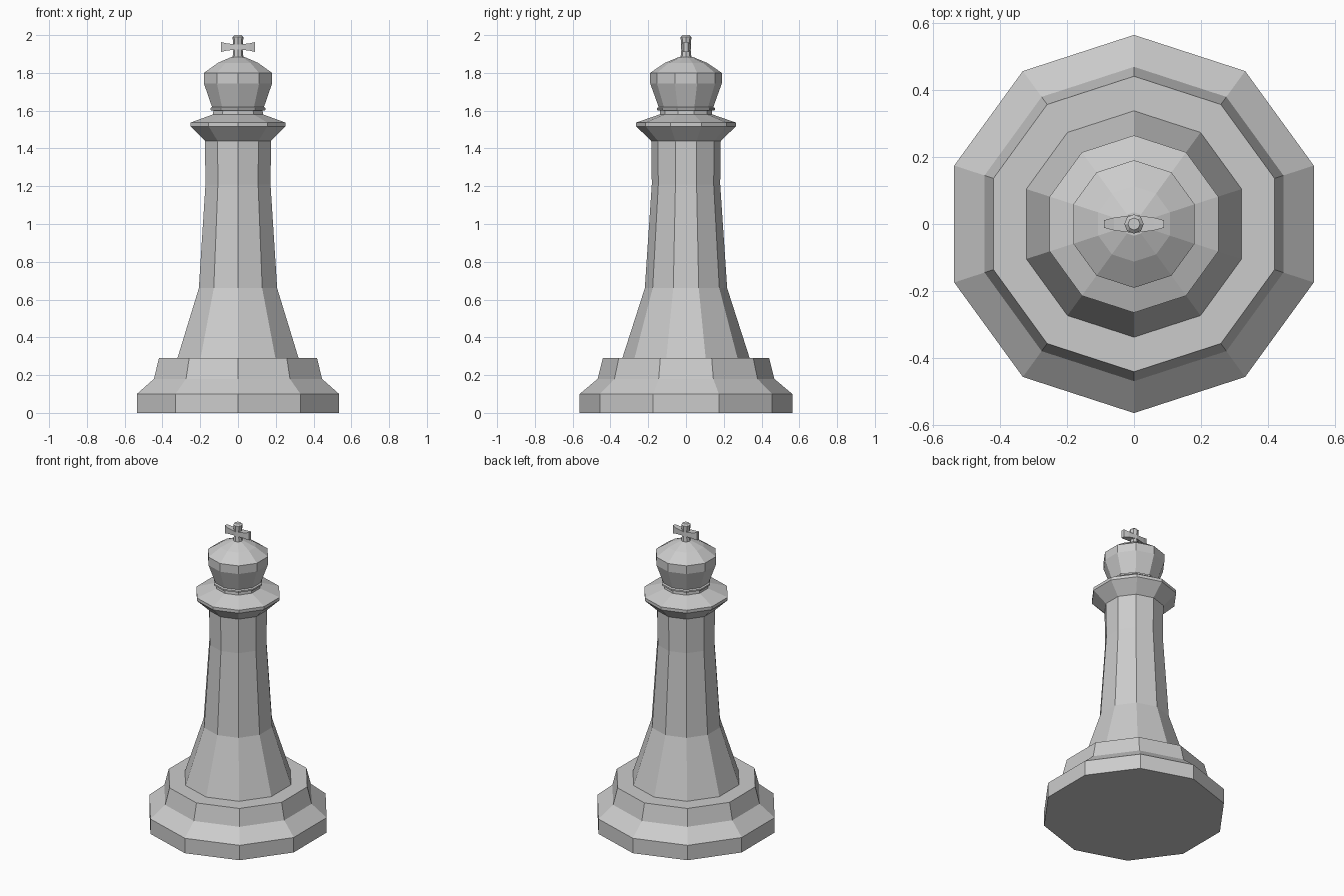
import bpy
import bmesh
from math import sin, cos, pi

cube = bpy.data.objects.get("Cube")
if cube:
    bpy.data.objects.remove(cube, do_unlink=True)

stone = bpy.data.materials.new("pale grey")
stone.use_nodes = True
GREY = (0.6, 0.6, 0.6, 1)
stone.diffuse_color = GREY
stone.node_tree.nodes["Principled BSDF"].inputs["Base Color"].default_value = GREY


def loft(name, rings):
    """Skin matching rings of points and cap both ends with flat faces."""
    bm = bmesh.new()
    loops = [[bm.verts.new(p) for p in ring] for ring in rings]
    n = len(loops[0])
    for a, b in zip(loops, loops[1:]):
        for i in range(n):
            j = (i + 1) % n
            bm.faces.new((a[i], a[j], b[j], b[i]))
    bm.faces.new(loops[0][::-1])
    bm.faces.new(loops[-1])
    bmesh.ops.recalc_face_normals(bm, faces=bm.faces)
    mesh = bpy.data.meshes.new(name)
    bm.to_mesh(mesh)
    bm.free()
    mesh.materials.append(stone)
    obj = bpy.data.objects.new(name, mesh)
    bpy.context.collection.objects.link(obj)
    return obj


def turned(name, profile, sides=10):
    """Faceted turning from (radius, height) pairs, with a corner at the front."""
    angles = [2 * pi * i / sides - pi / 2 for i in range(sides)]
    return loft(name, [[(r * cos(a), r * sin(a), z) for a in angles]
                       for r, z in profile])


# Stepped foot
turned("base", [(0.563, 0), (0.563, 0.10), (0.468, 0.18), (0.44, 0.29)])

# Flared column
turned("shaft", [(0.337, 0.29), (0.218, 0.66), (0.181, 1.21), (0.184, 1.44)])

# Projecting collar and the neck above it
turned("collar", [(0.184, 1.44), (0.264, 1.517), (0.264, 1.537), (0.14, 1.58)])
turned("neck", [(0.14, 1.57), (0.137, 1.60)])
turned("neck_ring", [(0.145, 1.60), (0.154, 1.604), (0.154, 1.614), (0.143, 1.62)])

# Head with a shallow dome
turned("head", [(0.143, 1.615), (0.19, 1.745), (0.19, 1.80),
                (0.112, 1.853), (0.035, 1.885)])

# Finial cross: stem, and arms that flare upright and thin in depth to the tips
turned("cross_stem", [(0.029, 1.88), (0.025, 1.92), (0.025, 1.95),
                      (0.029, 1.99), (0.018, 2.0)], 8)
arm_sections = [(-0.09, 0.011, 0.026), (-0.06, 0.019, 0.019), (0, 0.027, 0.013),
                (0.06, 0.019, 0.019), (0.09, 0.011, 0.026)]
loft("cross_arms", [[(x, sy * d, 1.937 + sz * h)
                     for sy, sz in ((-1, -1), (1, -1), (1, 1), (-1, 1))]
                    for x, d, h in arm_sections])
